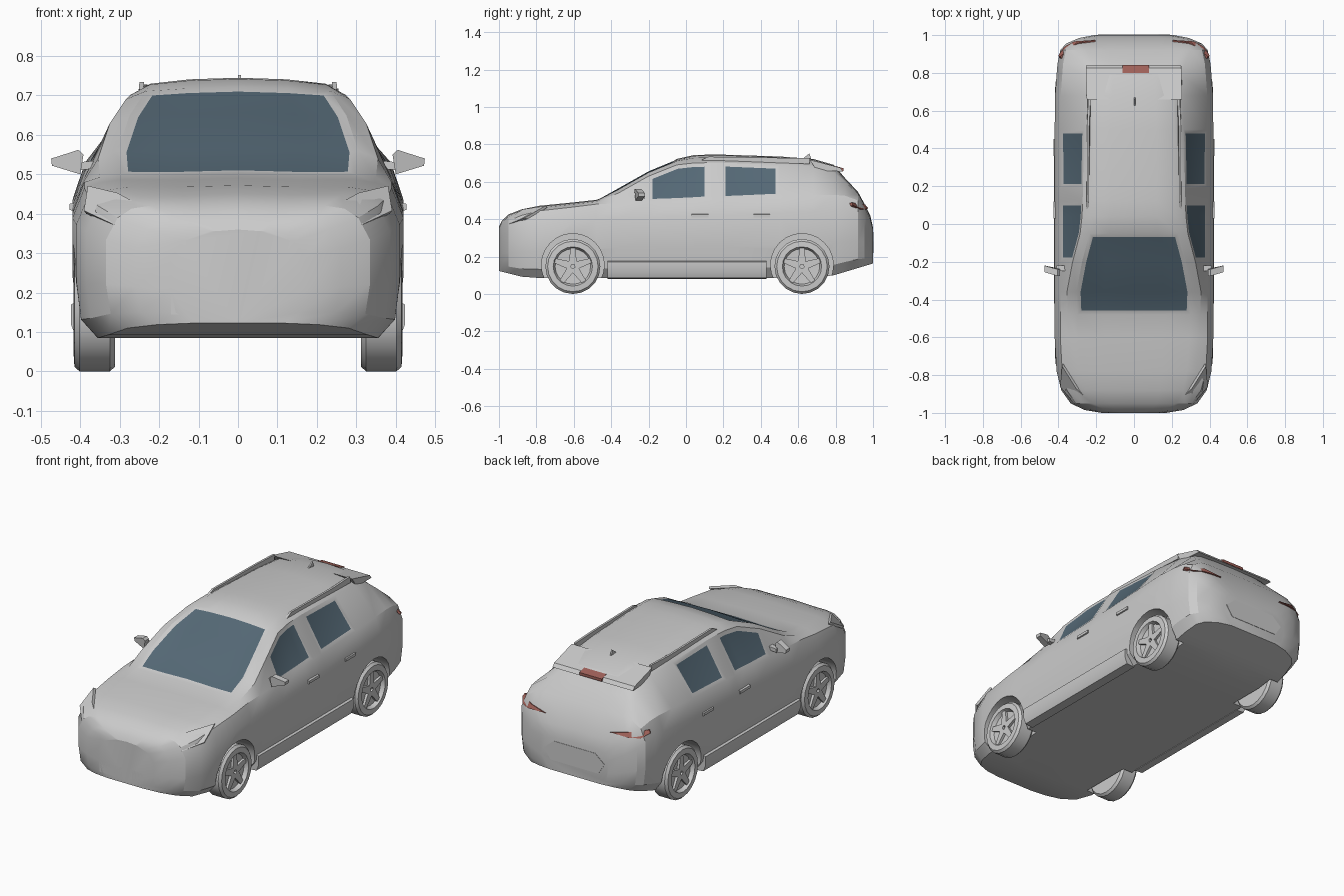
import bpy, bmesh, math
from mathutils import Matrix, Vector

if "Cube" in bpy.data.objects:
    bpy.data.objects.remove(bpy.data.objects["Cube"])


def paint(name, color):
    m = bpy.data.materials.new(name)
    m.diffuse_color = (*color, 1)
    m.use_nodes = True
    m.node_tree.nodes["Principled BSDF"].inputs["Base Color"].default_value = m.diffuse_color
    return m


GLASS = paint("tinted_glass", (0.09, 0.14, 0.18))
RED = paint("red_lens", (0.35, 0.12, 0.10))


def finish(name, bm, mat=None, angle=25):
    bmesh.ops.recalc_face_normals(bm, faces=bm.faces)
    me = bpy.data.meshes.new(name)
    bm.to_mesh(me)
    bm.free()
    ob = bpy.data.objects.new(name, me)
    bpy.context.collection.objects.link(ob)
    if mat:
        me.materials.append(mat)
    smooth(ob, angle)
    return ob


def smooth(ob, angle=25):
    bpy.ops.object.select_all(action='DESELECT')
    bpy.context.view_layer.objects.active = ob
    ob.select_set(True)
    bpy.ops.object.shade_smooth_by_angle(angle=math.radians(angle))


def prism(bm, pts, offset):
    """Closed solid from a planar outline pushed along an offset vector."""
    a = [bm.verts.new(p) for p in pts]
    b = [bm.verts.new(Vector(p) + Vector(offset)) for p in pts]
    bm.faces.new(a)
    bm.faces.new(b[::-1])
    for i in range(len(a)):
        j = (i + 1) % len(a)
        bm.faces.new((a[i], b[i], b[j], a[j]))


def slab(name, pts, offset, mirror=False, mat=None):
    bm = bmesh.new()
    prism(bm, pts, offset)
    if mirror:
        prism(bm, [(-x, y, z) for x, y, z in pts], (-offset[0], *offset[1:]))
    return finish(name, bm, mat)


# Body stations: y, half width, shoulder z, roof-edge half width, roof-edge z, centre z
stations = [
    (-1.0, .17, .33, .12, .35, .36), (-.985, .26, .36, .2, .38, .39),
    (-.95, .335, .39, .27, .413, .425), (-.88, .385, .42, .31, .438, .452),
    (-.78, .41, .445, .33, .46, .472), (-.6, .42, .465, .345, .48, .49),
    (-.48, .42, .48, .35, .493, .503), (-.36, .42, .485, .355, .54, .57),
    (-.2, .42, .49, .325, .63, .66), (-.05, .42, .495, .285, .69, .722),
    (.04, .42, .5, .275, .70, .742), (.12, .42, .505, .272, .702, .745),
    (.19, .42, .507, .27, .702, .745), (.5, .42, .52, .265, .69, .735),
    (.68, .418, .53, .255, .68, .722), (.79, .41, .53, .25, .65, .69),
    (.85, .405, .525, .27, .60, .62), (.92, .39, .50, .30, .535, .545),
    (.955, .36, .46, .29, .475, .48), (.985, .29, .40, .22, .41, .42),
    (1.0, .21, .34, .15, .35, .355)]


def ring(y, w, zs, we, ze, zt):
    zb = .085 + max(0, -y - .85) * .25 + max(0, y - .74) * .3
    h = zs - zb
    half = [(0, zb), (w - .055, zb), (w - .012, zb + .13 * h), (w, zb + .4 * h),
            (w, zb + .8 * h), (w - .03, zs), (we, ze),
            (we - .05, ze + .65 * (zt - ze)), (we * .45, zt - .004), (0, zt)]
    full = half + [(-x, z) for x, z in half[-2:0:-1]]
    return [(x, y, z) for x, z in full]


bm = bmesh.new()
rings = [[bm.verts.new(p) for p in ring(*s)] for s in stations]
n = len(rings[0])
faces = {}
for i, (a, b) in enumerate(zip(rings, rings[1:])):
    for k in range(n):
        j = (k + 1) % n
        faces[i, k] = bm.faces.new((a[k], a[j], b[j], b[k]))
bm.faces.new(rings[0])
bm.faces.new(rings[-1][::-1])
bmesh.ops.recalc_face_normals(bm, faces=bm.faces)
# Windscreen and side windows are inset into the body shell
panes = [([6, 7, 8], (7, 8, 9, 10)), ([8, 9, 10], (5,)), ([8, 9, 10], (12,)),
         ([12], (5,)), ([12], (12,))]
for rows, cols in panes:
    pane = [faces[i, k] for i in rows for k in cols]
    bmesh.ops.inset_region(bm, faces=pane, thickness=.022, depth=-.004, use_even_offset=True)
    for f in pane:
        f.material_index = 1
body = finish("body_shell", bm)
body.data.materials.append(None)
body.data.materials.append(GLASS)

# Wheel arches cut out of the shell
AXLES = (-.605, .62)
bm = bmesh.new()
for y in AXLES:
    for s in (-1, 1):
        bmesh.ops.create_cone(bm, cap_ends=True, segments=24, radius1=.168, radius2=.168, depth=.2,
                              matrix=Matrix.Translation((s * .405, y, .155)) @ Matrix.Rotation(math.pi / 2, 4, 'Y'))
cutter = finish("arch_cutter", bm)
cutter.hide_render = True
mod = body.modifiers.new("arches", 'BOOLEAN')
mod.object = cutter
mod.operation = 'DIFFERENCE'
mod.solver = 'EXACT'
bpy.context.view_layer.objects.active = body
bpy.ops.object.modifier_apply(modifier=mod.name)
bpy.data.objects.remove(cutter)
smooth(body)

# Wheels: lathed tyre and dished rim, with five spokes
R = .147
tyre = [(.312, 0), (.312, .135), (.325, R), (.402, R), (.415, .135), (.417, .105), (.395, .095), (.39, 0)]
for end, y in zip(("front", "rear"), AXLES):
    for side, s in (("left", 1), ("right", -1)):
        bm = bmesh.new()
        prof = [bm.verts.new((x, 0, r)) for x, r in tyre]
        edges = [bm.edges.new(p) for p in zip(prof, prof[1:])]
        bmesh.ops.spin(bm, geom=prof + edges, axis=(1, 0, 0), cent=(0, 0, 0),
                       angle=math.tau, steps=20, use_duplicate=False)
        bmesh.ops.remove_doubles(bm, verts=bm.verts, dist=.0005)
        for i in range(5):
            rot = Matrix.Rotation(math.tau * i / 5, 3, 'X')
            pts = [(.385, -.022, .01), (.385, .022, .01), (.385, .013, .1), (.385, -.013, .1)]
            prism(bm, [rot @ Vector(p) for p in pts], (.022, 0, 0))
        for v in bm.verts:
            v.co = (v.co.x * s, v.co.y + y, v.co.z + R)
        finish(f"{end}_{side}_wheel", bm)

# Door mirrors: tapered housing on a short stalk
slab("door_mirrors", [(.40, -.235, .50), (.392, -.24, .55), (.405, -.24, .562), (.474, -.22, .54), (.472, -.22, .522)],
     (0, -.035, 0), True)
slab("mirror_stalks", [(.36, -.25, .515), (.41, -.25, .51), (.41, -.25, .53), (.36, -.25, .535)], (0, .03, 0), True)

# Headlights: wedge lenses wrapped round the front corners
slab("headlights", [(.19, -.963, .385), (.31, -.938, .365), (.385, -.85, .40), (.375, -.74, .463), (.30, -.86, .445)],
     (.006, -.012, .008), True)

# Front bumper plate and vent
slab("front_plate", [(-.17, -1.0, .145), (-.025, -1.0, .14), (-.025, -1.0, .205), (-.17, -1.0, .21)], (0, .02, 0))
slab("front_vent", [(.035, -1.0, .14), (.11, -1.0, .14), (.11, -1.0, .205), (.035, -1.0, .21)], (0, .02, 0))

# Sills and door handles along the flanks
slab("sills", [(.36, -.42, .08), (.41, -.42, .085), (.424, -.42, .12), (.424, -.42, .17), (.40, -.42, .18)],
     (0, .85, 0), True)
for y in (.03, .36):
    slab("door_handles", [(.41, y, .405), (.427, y, .41), (.427, y, .425), (.41, y, .43)], (0, .09, 0), True)

# Roof rails, roof spoiler, brake light and antenna
slab("roof_rails", [(.252, .08, .715), (.25, .12, .734), (.25, .5, .728), (.242, .66, .728), (.245, .66, .695)],
     (-.012, 0, 0), True)
slab("roof_spoiler", [(-.25, .66, .718), (-.255, .825, .675), (-.255, .84, .655), (-.25, .7, .66)], (.505, 0, 0))
slab("high_brake_light", [(-.06, .80, .684), (.08, .80, .684), (.08, .842, .672), (-.06, .842, .672)],
     (0, 0, -.015), mat=RED)
slab("antenna", [(0, .62, .72), (0, .66, .752), (0, .67, .72)], (.008, 0, 0))

# Tail lights wrapped round the rear corners, and a rear plate panel
slab("tail_lights", [(.20, .962, .455), (.31, .955, .45), (.365, .925, .45), (.395, .88, .47), (.385, .875, .485), (.30, .945, .475)],
     (.006, .012, .004), True, RED)
slab("rear_plate_panel", [(-.15, .99, .22), (.15, .99, .22), (.19, .99, .28), (.13, .99, .33), (-.13, .99, .33), (-.19, .99, .28)],
     (0, .012, 0))
